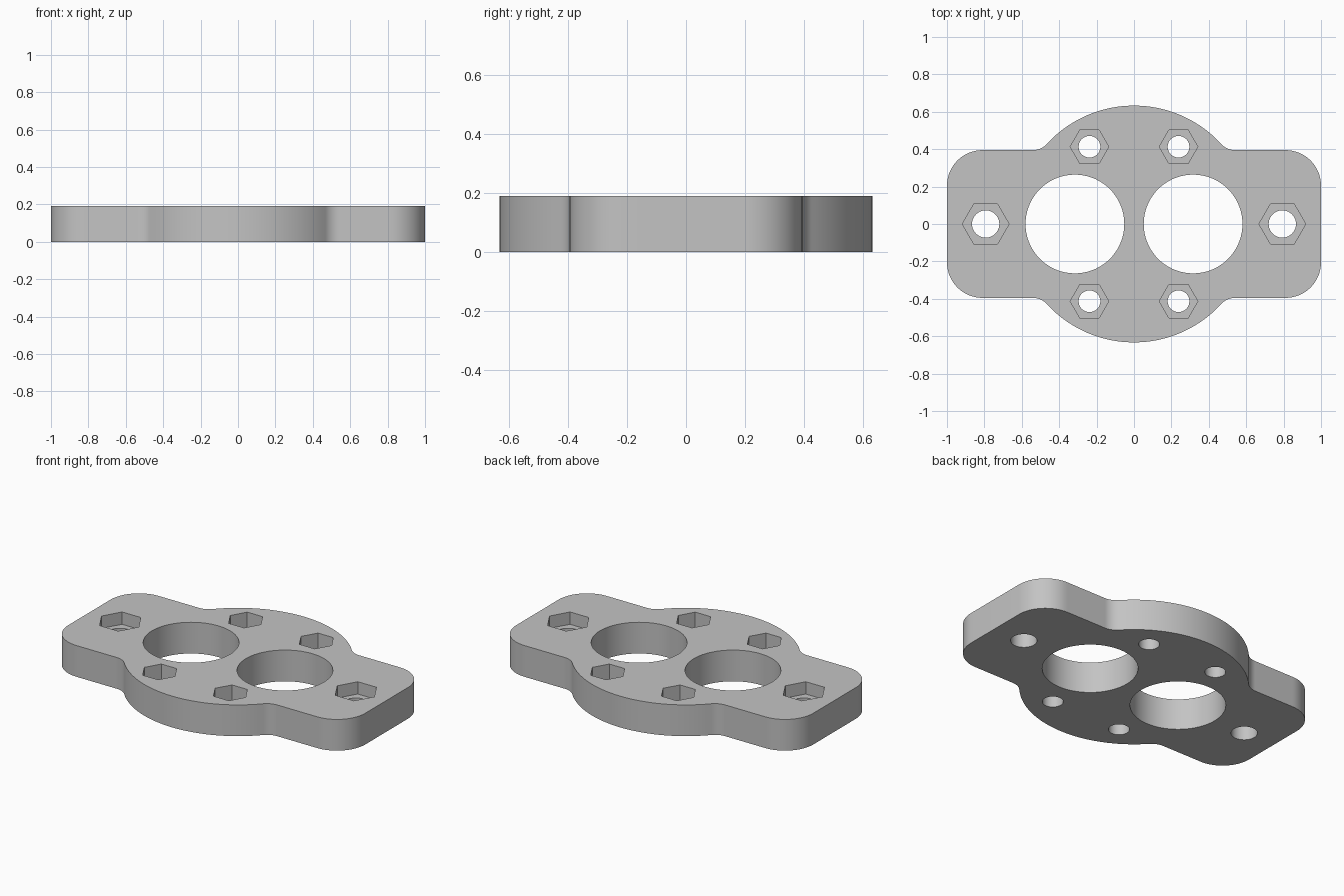
import bpy, bmesh
from math import sin, cos, pi, atan2, sqrt, radians

cube = bpy.data.objects.get("Cube")
if cube:
    bpy.data.objects.remove(cube, do_unlink=True)

THICK = 0.19
HALF_Y = 0.395      # half depth of the rectangular ears
CORNER = 0.19       # ear corner radius
DISC = 0.633        # central disc radius
FILLET = 0.10       # blend between disc and ears

grey = bpy.data.materials.new("plain grey")
grey.use_nodes = True
colour = (0.55, 0.55, 0.55, 1)
grey.diffuse_color = colour
grey.node_tree.nodes["Principled BSDF"].inputs["Base Color"].default_value = colour


def arc(cx, cy, r, a0, a1, n):
    return [(cx + r * cos(a0 + (a1 - a0) * i / n),
             cy + r * sin(a0 + (a1 - a0) * i / n)) for i in range(n + 1)]


def prism(name, points, z0, z1):
    """Extrude a closed outline from z0 to z1."""
    bm = bmesh.new()
    base = bm.faces.new([bm.verts.new((x, y, z0)) for x, y in points])
    top = bmesh.ops.extrude_face_region(bm, geom=[base])["geom"]
    for v in top:
        if isinstance(v, bmesh.types.BMVert):
            v.co.z = z1
    bmesh.ops.recalc_face_normals(bm, faces=bm.faces)
    mesh = bpy.data.meshes.new(name)
    bm.to_mesh(mesh)
    bm.free()
    mesh.materials.append(grey)
    obj = bpy.data.objects.new(name, mesh)
    bpy.context.scene.collection.objects.link(obj)
    return obj


# Outline of one quarter, then mirrored round the plate
fy = HALF_Y + FILLET
fx = sqrt((DISC + FILLET) ** 2 - fy ** 2)
ang = atan2(fy, fx)
quarter = arc(1 - CORNER, HALF_Y - CORNER, CORNER, 0, pi / 2, 16)
quarter += arc(fx, fy, FILLET, -pi / 2, ang - pi, 10)
quarter += arc(0, 0, DISC, ang, pi / 2, 24)
half = quarter + [(-x, y) for x, y in reversed(quarter[:-1])]
outline = half + [(x, -y) for x, y in reversed(half)]
plate = prism("mounting_plate", outline, 0, THICK)

cutters = []


def cut(name, x, y, r, sides, z0):
    ring = arc(x, y, r, 0, 2 * pi, sides)[:-1]
    cutters.append(prism(name, ring, z0, THICK + 0.1))


def bolt_hole(x, y, hole_r, nut_r, depth):
    cut("bolt_hole_cutter", x, y, hole_r, 40, -0.1)
    cut("nut_pocket_cutter", x, y, nut_r, 6, THICK - depth)


# Two large openings, two ear bolts and four disc bolts
for sx in (-1, 1):
    cut("opening_cutter", sx * 0.316, 0, 0.264, 72, -0.1)
    bolt_hole(sx * 0.793, 0, 0.073, 0.125, 0.075)
    for sy in (-1, 1):
        bolt_hole(sx * 0.238, sy * 0.413, 0.058, 0.103, 0.10)

for c in cutters:
    mod = plate.modifiers.new(c.name, "BOOLEAN")
    mod.operation = "DIFFERENCE"
    mod.solver = "EXACT"
    mod.object = c

# Bake the cuts and drop the cutters
bpy.context.view_layer.update()
result = bpy.data.meshes.new_from_object(
    plate.evaluated_get(bpy.context.evaluated_depsgraph_get()))
plate.modifiers.clear()
plate.data = result
for c in cutters:
    bpy.data.objects.remove(c, do_unlink=True)

bpy.ops.object.select_all(action="DESELECT")
plate.select_set(True)
bpy.context.view_layer.objects.active = plate
bpy.ops.object.shade_smooth_by_angle(angle=radians(30))
